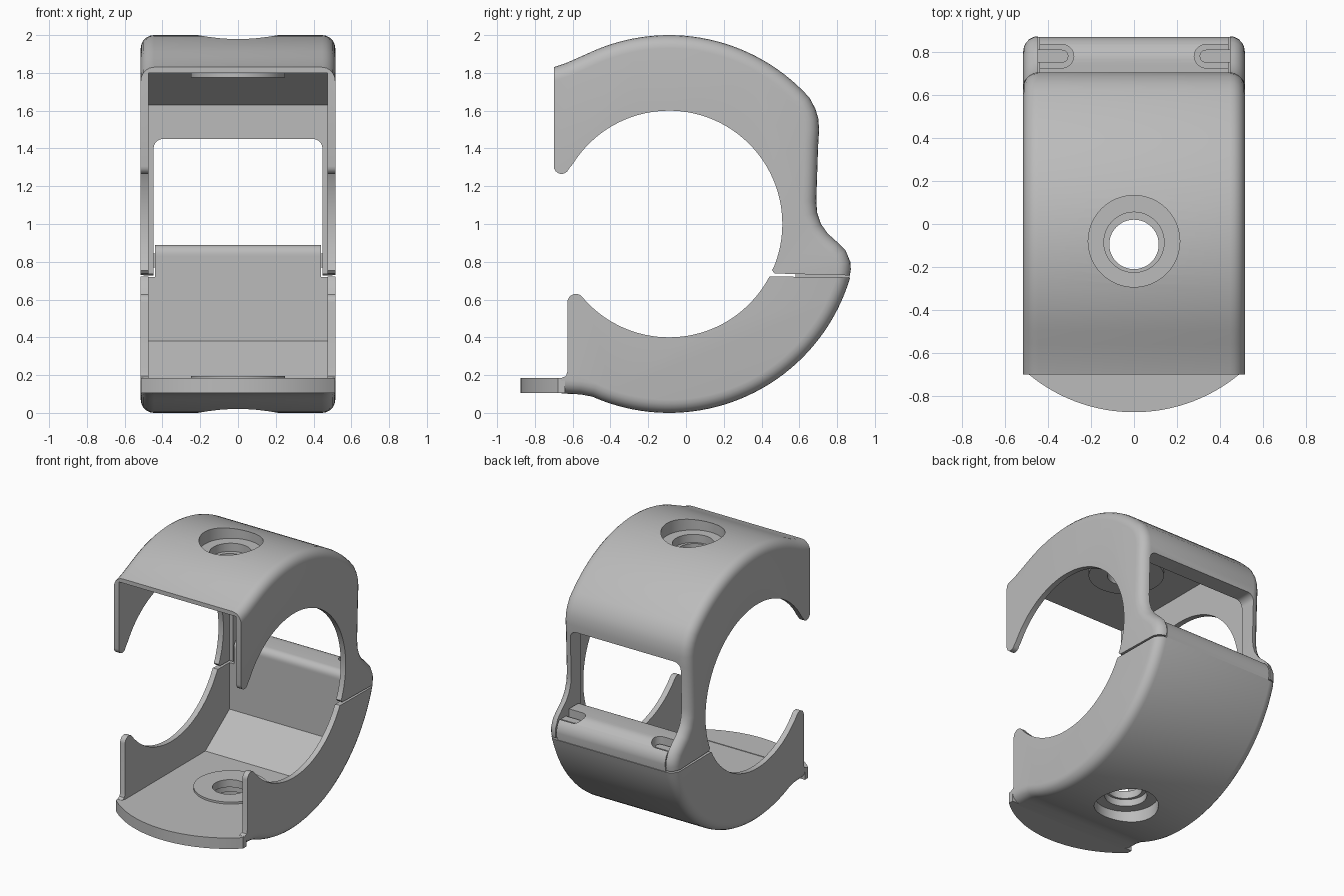
import bpy, bmesh
from math import sin, cos, pi, radians
from mathutils import Vector

if "Cube" in bpy.data.objects:
    bpy.data.objects.remove(bpy.data.objects["Cube"])

grey = bpy.data.materials.new("light grey plastic")
grey.use_nodes = True
grey.diffuse_color = (0.5, 0.5, 0.5, 1)
grey.node_tree.nodes["Principled BSDF"].inputs["Base Color"].default_value = (0.5, 0.5, 0.5, 1)

HALF = 0.515          # half width of the clamp
INNER = 0.475         # inside face of the side plates
CY, CZ = -0.09, 1.0   # ring centre
HOLE_Y = -0.08


def arc(cx, cy, r, a, b, n):
    """Points on a circle from angle a to b, in degrees."""
    return [(cx + r * cos(radians(a + (b - a) * i / n)),
             cy + r * sin(radians(a + (b - a) * i / n))) for i in range(n + 1)]


def prism(name, points, lo, hi, axis="x", round_outer=0):
    """Extrude a profile along x (points are y,z), y (x,z) or z (x,y)."""
    place = {"x": lambda a, b, t: (t, a, b),
             "y": lambda a, b, t: (a, t, b),
             "z": lambda a, b, t: (a, b, t)}[axis]
    bm = bmesh.new()
    rings = [[bm.verts.new(place(a, b, t)) for a, b in points] for t in (lo, hi)]
    n = len(points)
    for i in range(n):
        j = (i + 1) % n
        bm.faces.new((rings[0][i], rings[0][j], rings[1][j], rings[1][i]))
    for ring in rings:
        bm.faces.new(ring)
    bmesh.ops.recalc_face_normals(bm, faces=bm.faces)
    if round_outer:
        # the first round_outer points are the outer edge of the profile
        edges = [bm.edges.get((r[i], r[i + 1])) for r in rings for i in range(round_outer - 1)]
        bmesh.ops.bevel(bm, geom=edges, offset=0.07, offset_type='OFFSET', segments=5,
                        profile=0.5, affect='EDGES', clamp_overlap=False)
    mesh = bpy.data.meshes.new(name)
    bm.to_mesh(mesh)
    bm.free()
    mesh.materials.append(grey)
    ob = bpy.data.objects.new(name, mesh)
    bpy.context.scene.collection.objects.link(ob)
    return ob


def disc(name, r, y, lo, hi):
    return prism(name, arc(0, y, r, 0, 360, 48)[:-1], lo, hi, "z")


def cut(ob, cutters):
    """Subtract the cutters from an object for good."""
    bpy.context.view_layer.objects.active = ob
    for c in cutters:
        m = ob.modifiers.new("cut", 'BOOLEAN')
        m.operation, m.solver, m.object = 'DIFFERENCE', 'EXACT', c
        bpy.ops.object.modifier_apply(modifier=m.name)


parts, cutters = [], []


def cutter(ob):
    ob.hide_render = True
    cutters.append(ob)
    return ob


# Upper half: outer arc, back wall and hinge shoulder, then split and inner rim
outer = ([(-0.7, 1.83), (-0.64, 1.85), (-0.56, 1.885)] + arc(CY, CZ, 1, 114, 42, 28)
         + [(0.685, 1.61), (0.7, 1.56), (0.705, 1.5), (0.7, 1.42), (0.69, 1.12),
            (0.695, 1.06), (0.715, 1.0), (0.75, 0.95), (0.8, 0.905), (0.845, 0.86),
            (0.87, 0.8), (0.873, 0.76), (0.868, 0.728)])
inner = [(0.47, 0.738), (0.455, 0.755)] + arc(CY, CZ, 0.6, -22, 148, 48)
tip = arc(-0.659, 1.306, 0.041, -20, -180, 8)
upper = prism("upper_shell", outer + inner + tip, -HALF, HALF, "x", len(outer))

# Lower half: outer arc from the split to the front, then cusp and inner rim
outer = arc(CY, CZ, 1, -16.4, -114, 38) + [(-0.56, 0.098), (-0.66, 0.103)]
cusp = [(-0.66, 0.185), (-0.635, 0.195), (-0.628, 0.22)] + arc(-0.583, 0.585, 0.045, 180, 40, 8)
inner = arc(CY, CZ, 0.6, -139, -28, 36) + [(0.445, 0.722)]
lower = prism("lower_shell", outer + cusp + inner, -HALF, HALF, "x", len(outer))

# Cavities between the side plates
up_hollow = cutter(prism("upper_hollow", [(-1, 1.8), (0.3, 1.8), (0.58, 1.63), (0.58, 0.5), (-1, 0.5)],
                         -INNER, INNER))
low_hollow = cutter(prism("lower_hollow", [(-1, 0.18), (0.3, 0.18), (0.58, 0.38), (0.58, 1), (-1, 1)],
                          -INNER, INNER))

# Rear window with rounded top corners
w, top, r = 0.447, 1.45, 0.05
window = cutter(prism("rear_window", [(w, 0.5)] + arc(w - r, top - r, r, 0, 90, 6)
                      + arc(r - w, top - r, r, 90, 180, 6) + [(-w, 0.5)], 0.3, 1.2, "y"))

# Stepped screw holes, top and bottom
screw = [cutter(disc("screw_bore", 0.115, HOLE_Y - 0.015, -0.5, 2.5)),
         cutter(disc("upper_recess", 0.213, HOLE_Y, 1.91, 2.5)),
         cutter(disc("upper_seat", 0.14, HOLE_Y - 0.005, 1.85, 2.4)),
         cutter(disc("lower_recess", 0.213, HOLE_Y, -0.5, 0.09)),
         cutter(disc("lower_seat", 0.14, HOLE_Y - 0.005, -0.4, 0.14))]

cut(upper, [up_hollow, window] + screw[:3])
cut(lower, [low_hollow, screw[0]] + screw[3:])
parts += [upper, lower]

# Thin bosses around the holes
for name, lo, hi in (("upper_boss", 1.775, 1.805), ("lower_boss", 0.175, 0.195)):
    boss = disc(name, 0.25, HOLE_Y, lo, hi)
    cut(boss, screw[:1])
    parts.append(boss)

# Curved front lip
parts.append(prism("front_lip", arc(0, -0.107, 0.768, 228, 312, 32) + [(HALF, -0.64), (-HALF, -0.64)],
                   0.104, 0.184, "z"))

# Hinge bar between the upper legs, with a slot and a latch tab at each end
bar = prism("hinge_bar", [(0.58, 0.7), (0.58, 0.83)] + arc(0.63, 0.84, 0.05, 180, 90, 6)
            + [(0.73, 0.89)] + arc(0.75, 0.77, 0.12, 90, 0, 10) + [(0.862, 0.7)], -0.44, 0.44)
for s, side in ((1, "left"), (-1, "right")):
    def capsule(name, r, lo, hi):
        pts = [(s * x, y) for x, y in arc(0.335, 0.78, r, 90, 270, 12)
               + [(0.48, 0.78 - r), (0.48, 0.78 + r)]]
        return prism(name, pts, lo, hi, "z")
    cut(bar, [cutter(capsule(side + "_slot", 0.055, 0.78, 1.0))])
    parts.append(capsule(side + "_latch_tab", 0.03, 0.77, 0.845))
parts.append(bar)

for c in cutters:
    bpy.data.objects.remove(c)

# Smooth the curved faces and keep the edges sharp
bpy.ops.object.select_all(action='DESELECT')
for ob in parts:
    ob.select_set(True)
bpy.context.view_layer.objects.active = upper
bpy.ops.object.shade_smooth_by_angle(angle=radians(30))
